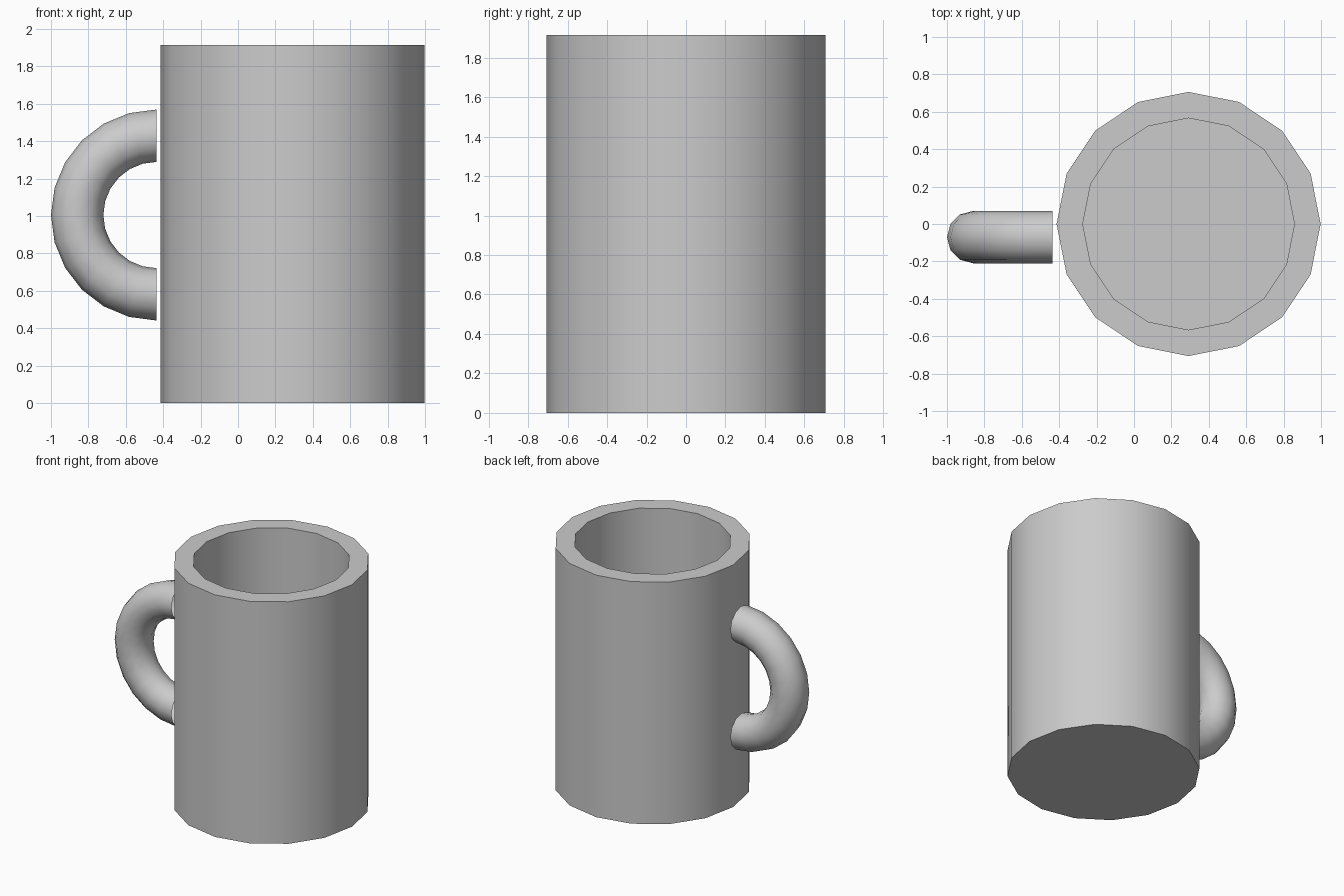
import bpy, bmesh
from math import pi, cos, sin, radians

if "Cube" in bpy.data.objects:
    bpy.data.objects.remove(bpy.data.objects["Cube"])


def spin_part(name, profile, closed, centre, axis, angle, steps):
    """Sweep a profile around an axis to make one smooth-shaded object."""
    bm = bmesh.new()
    verts = [bm.verts.new(p) for p in profile]
    pairs = list(zip(verts, verts[1:]))
    if closed:
        pairs.append((verts[-1], verts[0]))
    edges = [bm.edges.new(p) for p in pairs]
    bmesh.ops.spin(bm, geom=verts + edges, cent=(0, 0, 0), axis=axis,
                   angle=angle, steps=steps, use_duplicate=False)
    bmesh.ops.remove_doubles(bm, verts=bm.verts, dist=0.0005)
    bmesh.ops.recalc_face_normals(bm, faces=bm.faces)
    mesh = bpy.data.meshes.new(name)
    bm.to_mesh(mesh)
    bm.free()
    obj = bpy.data.objects.new(name, mesh)
    obj.location = centre
    bpy.context.collection.objects.link(obj)
    bpy.ops.object.select_all(action='DESELECT')
    obj.select_set(True)
    bpy.context.view_layer.objects.active = obj
    bpy.ops.object.shade_smooth_by_angle(angle=radians(40))
    return obj


# Mug body: 16-sided thick-walled cup, open at the top
R_OUT, R_IN, HEIGHT, FLOOR = 0.706, 0.566, 1.915, 0.14
cup_profile = [(0, 0, 0), (R_OUT, 0, 0), (R_OUT, 0, HEIGHT),
               (R_IN, 0, HEIGHT), (R_IN, 0, FLOOR), (0, 0, FLOOR)]
spin_part("mug_body", cup_profile, False, (0.292, 0, 0), (0, 0, 1), 2 * pi, 16)

# Handle: half ring with a 12-sided round section and open ends
RING, TUBE = 0.424, 0.14
section = [(0, TUBE * sin(a), RING + TUBE * cos(a))
           for a in (2 * pi * i / 12 for i in range(12))]
spin_part("handle", section, True, (-0.436, -0.07, 1.005), (0, -1, 0), pi, 12)
